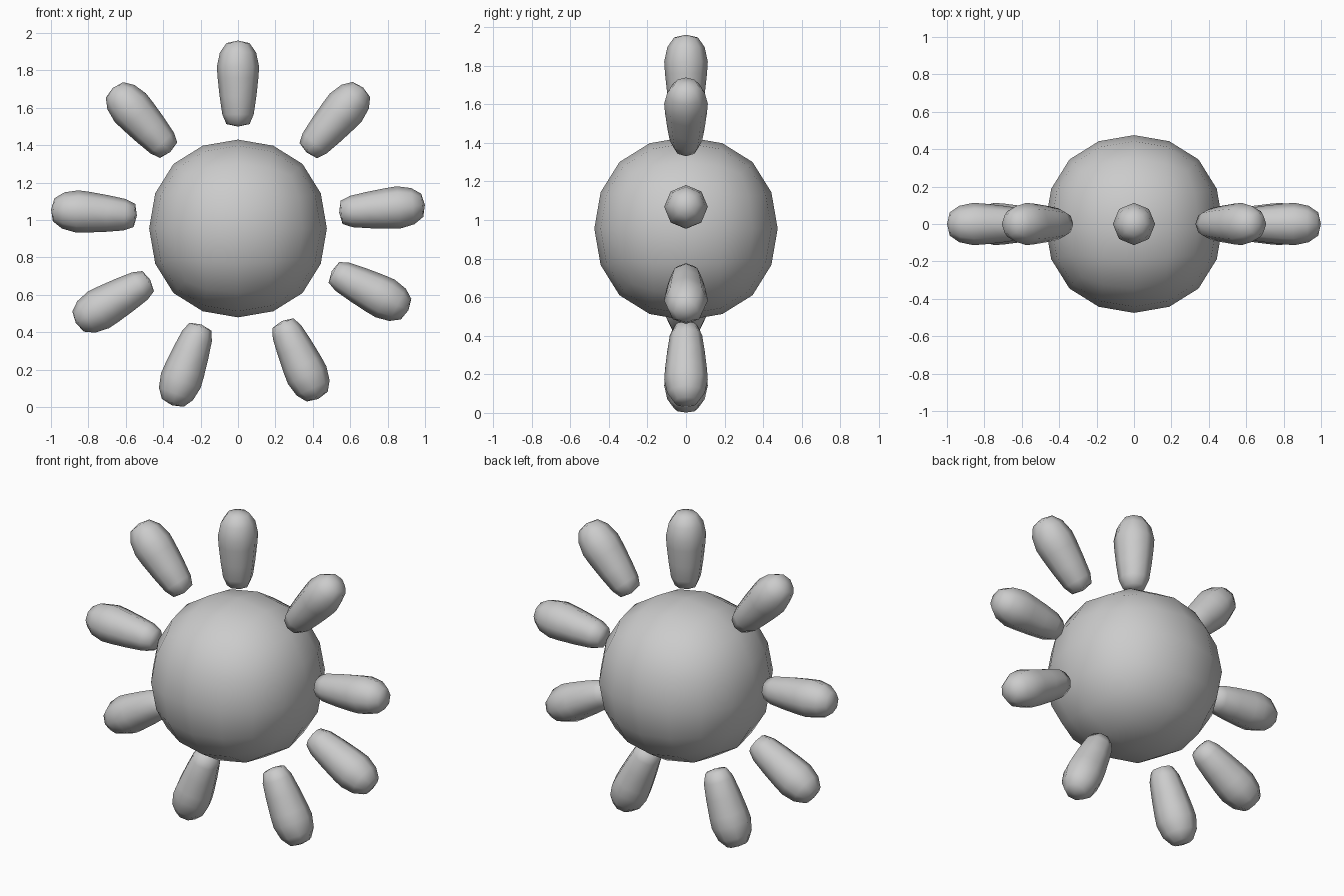
import bpy, bmesh, math
from mathutils import Matrix

if "Cube" in bpy.data.objects:
    bpy.data.objects.remove(bpy.data.objects["Cube"])

# Sun disc: cube rounded by two subdivision levels
bpy.ops.mesh.primitive_cube_add(size=1.132, location=(0, 0, 0.955))
ball = bpy.context.object
ball.name = "sun_ball"
sub = ball.modifiers.new("round", 'SUBSURF')
sub.levels = sub.render_levels = 2
bpy.ops.object.shade_smooth()

# Ray profile (radius, distance along ray), inner end to outer end
PROFILE = [(0.062, -0.217), (0.084, -0.165), (0.098, -0.07), (0.109, 0.03),
           (0.113, 0.09), (0.097, 0.165), (0.062, 0.216)]
TIPS = (-0.23, 0.23)
SIDES = 8


def ray(name, x, z, angle):
    """Tapered eight-sided ray, angle measured in degrees from straight up."""
    bm = bmesh.new()
    rings = []
    for r, t in PROFILE:
        rings.append([bm.verts.new((r * math.cos(2 * math.pi * i / SIDES),
                                    r * math.sin(2 * math.pi * i / SIDES), t))
                      for i in range(SIDES)])
    low, high = (bm.verts.new((0, 0, t)) for t in TIPS)
    for i in range(SIDES):
        j = (i + 1) % SIDES
        for a, b in zip(rings, rings[1:]):
            bm.faces.new((a[i], a[j], b[j], b[i]))
        bm.faces.new((low, rings[0][j], rings[0][i]))
        bm.faces.new((high, rings[-1][i], rings[-1][j]))
    for f in bm.faces:
        f.smooth = True
    bm.normal_update()
    mesh = bpy.data.meshes.new(name)
    bm.to_mesh(mesh)
    bm.free()
    obj = bpy.data.objects.new(name, mesh)
    obj.matrix_world = (Matrix.Translation((x, 0, z))
                        @ Matrix.Rotation(math.radians(angle), 4, 'Y'))
    bpy.context.collection.objects.link(obj)


# Hand-placed rays around the ball: x, z, angle
RAYS = [(0, 1.73, 0), (0.518, 1.535, 41), (0.77, 1.06, 85),
        (0.706, 0.622, 117), (0.332, 0.252, 155), (-0.275, 0.226, 200),
        (-0.668, 0.565, 240), (-0.77, 1.04, 274), (-0.516, 1.535, 318)]
for n, (x, z, a) in enumerate(RAYS, 1):
    ray(f"ray_{n}", x, z, a)
